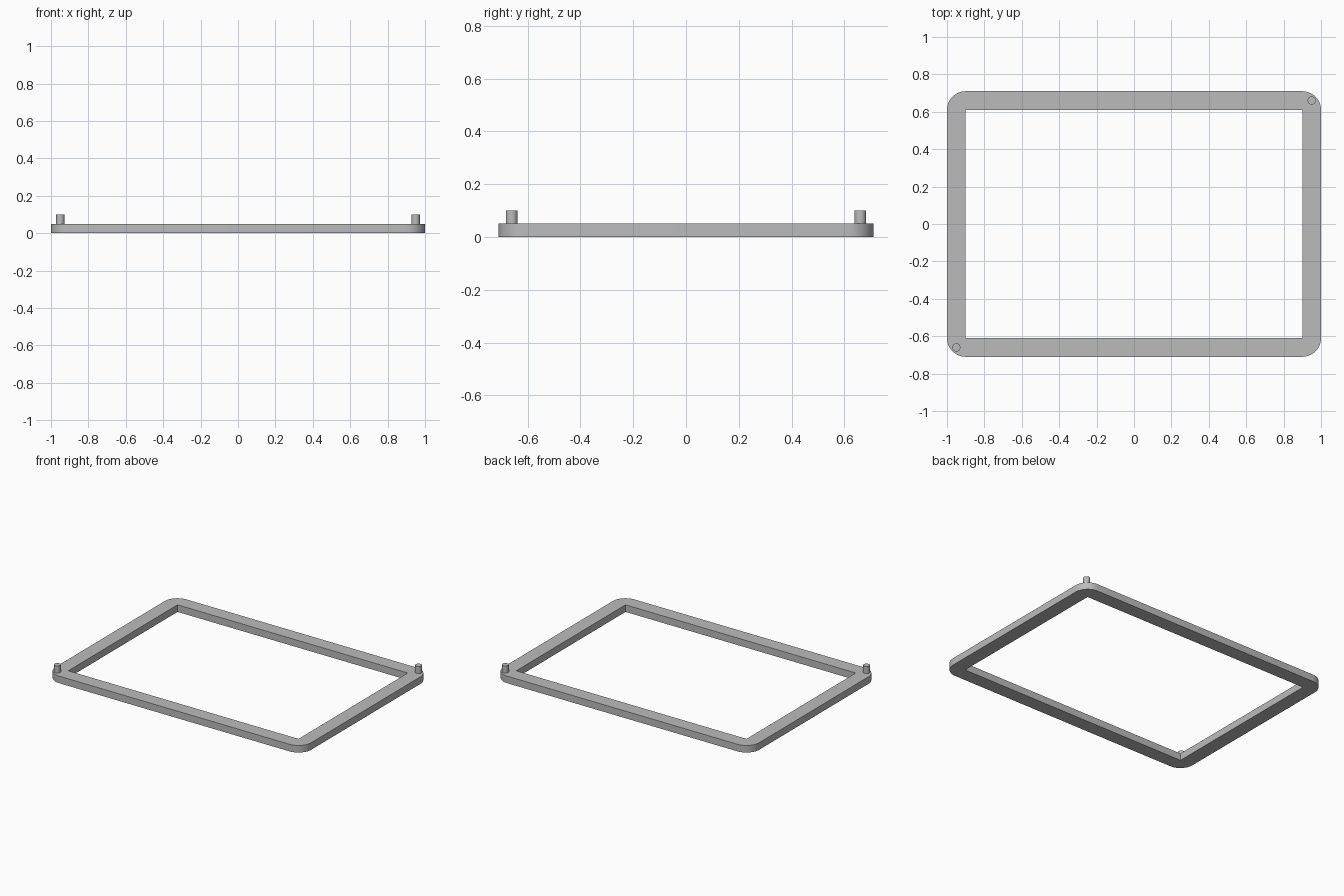
import bpy
import bmesh
from math import cos, sin, pi

cube = bpy.data.objects.get("Cube")
if cube:
    bpy.data.objects.remove(cube, do_unlink=True)

HALF_X, HALF_Y = 1.0, 0.71
BORDER, HEIGHT = 0.1, 0.05
RADIUS, STEPS = 0.1, 12
PEG_RADIUS, PEG_TOP = 0.022, 0.1
PEG_X, PEG_Y = 0.95, 0.66

grey = bpy.data.materials.new("grey")
grey.use_nodes = True
colour = (0.5, 0.5, 0.5, 1)
grey.diffuse_color = colour
grey.node_tree.nodes["Principled BSDF"].inputs["Base Color"].default_value = colour


def finish(obj):
    obj.data.materials.append(grey)
    bpy.ops.object.select_all(action="DESELECT")
    obj.select_set(True)
    bpy.context.view_layer.objects.active = obj
    bpy.ops.object.shade_smooth_by_angle(angle=pi / 6)


# Flat rectangular ring: rounded outer corners, square inner corners
bm = bmesh.new()
outer, inner, corner_of = [], [], []
for i, (sx, sy) in enumerate([(1, 1), (-1, 1), (-1, -1), (1, -1)]):
    inner.append(bm.verts.new((sx * (HALF_X - BORDER), sy * (HALF_Y - BORDER), 0)))
    for k in range(STEPS + 1):
        a = (i + k / STEPS) * pi / 2
        outer.append(bm.verts.new((sx * (HALF_X - RADIUS) + RADIUS * cos(a),
                                   sy * (HALF_Y - RADIUS) + RADIUS * sin(a), 0)))
        corner_of.append(i)

# Fan around each corner, quads along each side
for j in range(len(outer)):
    n = (j + 1) % len(outer)
    a, b = corner_of[j], corner_of[n]
    if a == b:
        bm.faces.new((inner[a], outer[j], outer[n]))
    else:
        bm.faces.new((inner[a], outer[j], outer[n], inner[b]))

# Thicken the ring
ring = bmesh.ops.extrude_face_region(bm, geom=bm.faces[:])
top = [v for v in ring["geom"] if isinstance(v, bmesh.types.BMVert)]
bmesh.ops.translate(bm, verts=top, vec=(0, 0, HEIGHT))
bmesh.ops.recalc_face_normals(bm, faces=bm.faces[:])
mesh = bpy.data.meshes.new("frame")
bm.to_mesh(mesh)
bm.free()
frame = bpy.data.objects.new("frame", mesh)
bpy.context.collection.objects.link(frame)
finish(frame)

# Locating pegs on two opposite corners
for name, side in (("front_right_peg", -1), ("back_left_peg", 1)):
    bottom = HEIGHT / 2
    bpy.ops.mesh.primitive_cylinder_add(
        vertices=32, radius=PEG_RADIUS, depth=PEG_TOP - bottom,
        location=(side * PEG_X, side * PEG_Y, (PEG_TOP + bottom) / 2))
    peg = bpy.context.object
    peg.name = name
    finish(peg)
